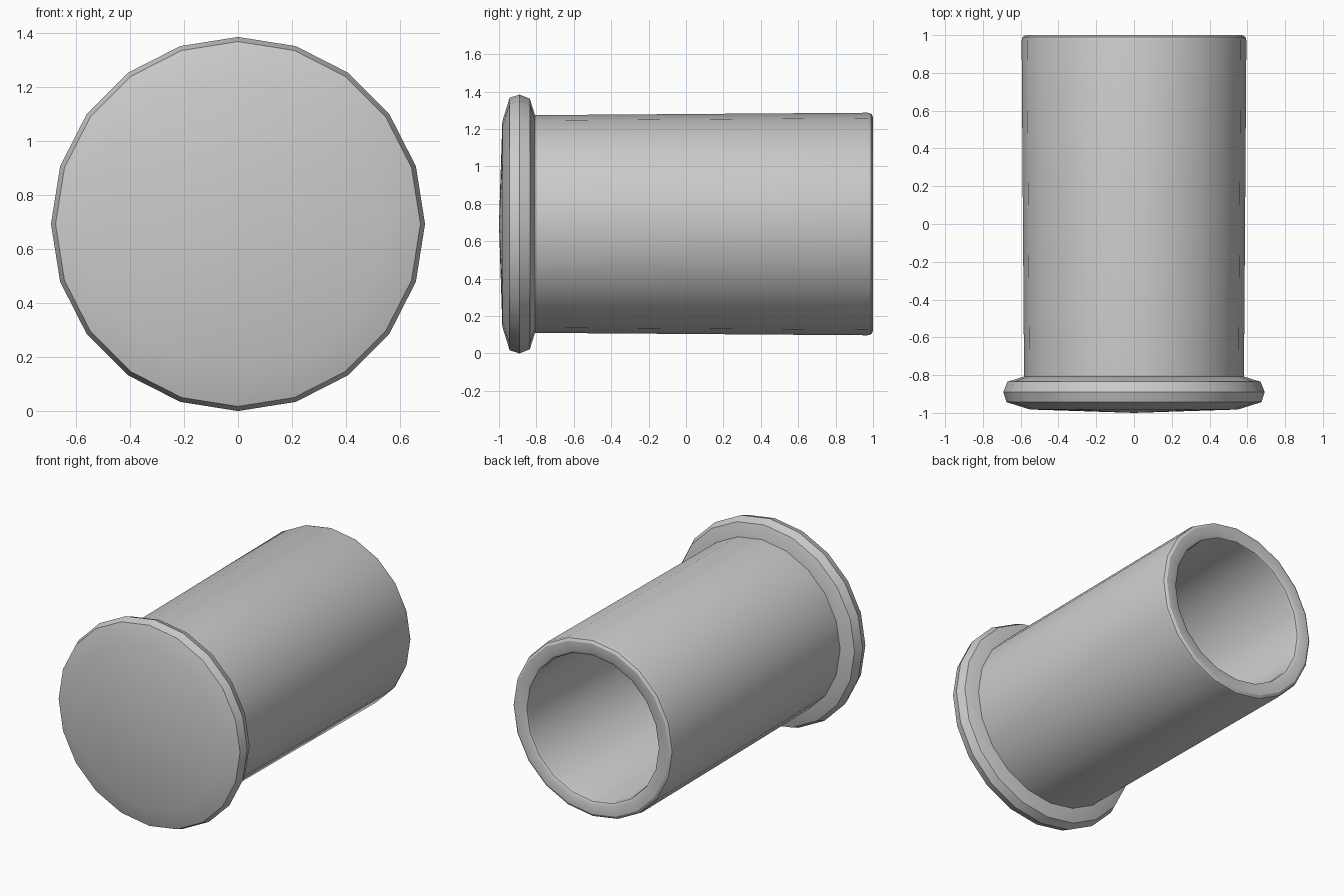
import bpy, bmesh, math

if "Cube" in bpy.data.objects:
    bpy.data.objects.remove(bpy.data.objects["Cube"])

SIDES = 20
AXIS_Z = 0.692


def lathe(name, profile, closed=False):
    """Revolve (radius, y) points about the horizontal y axis."""
    bm = bmesh.new()
    rings = []
    for r, y in profile:
        if r == 0:
            rings.append([bm.verts.new((0, y, AXIS_Z))] * SIDES)
        else:
            rings.append([bm.verts.new((r * math.sin(2 * math.pi * i / SIDES), y,
                                        AXIS_Z + r * math.cos(2 * math.pi * i / SIDES)))
                          for i in range(SIDES)])
    pairs = list(zip(rings, rings[1:]))
    if closed:
        pairs.append((rings[-1], rings[0]))
    for a, b in pairs:
        for i in range(SIDES):
            j = (i + 1) % SIDES
            bm.faces.new(list(dict.fromkeys((a[i], a[j], b[j], b[i]))))
    bmesh.ops.recalc_face_normals(bm, faces=bm.faces)
    mesh = bpy.data.meshes.new(name)
    bm.to_mesh(mesh)
    bm.free()
    obj = bpy.data.objects.new(name, mesh)
    bpy.context.collection.objects.link(obj)
    bpy.ops.object.select_all(action='DESELECT')
    obj.select_set(True)
    bpy.context.view_layer.objects.active = obj
    bpy.ops.object.shade_smooth_by_angle(angle=math.radians(30))
    return obj


# Flanged end cap with a slightly domed front
lathe("end_cap", [(0, -1.0), (0.55, -0.982), (0.675, -0.943), (0.692, -0.89),
                  (0.67, -0.835), (0.58, -0.807), (0, -0.807)])

# Slightly flared hollow sleeve with a rounded lip, closed by the cap
lathe("sleeve", [(0.582, -0.815), (0.595, 0.97), (0.59, 0.99), (0.573, 1.0),
                 (0.51, 1.0), (0.492, 0.99), (0.486, 0.97), (0.486, -0.815)], closed=True)
